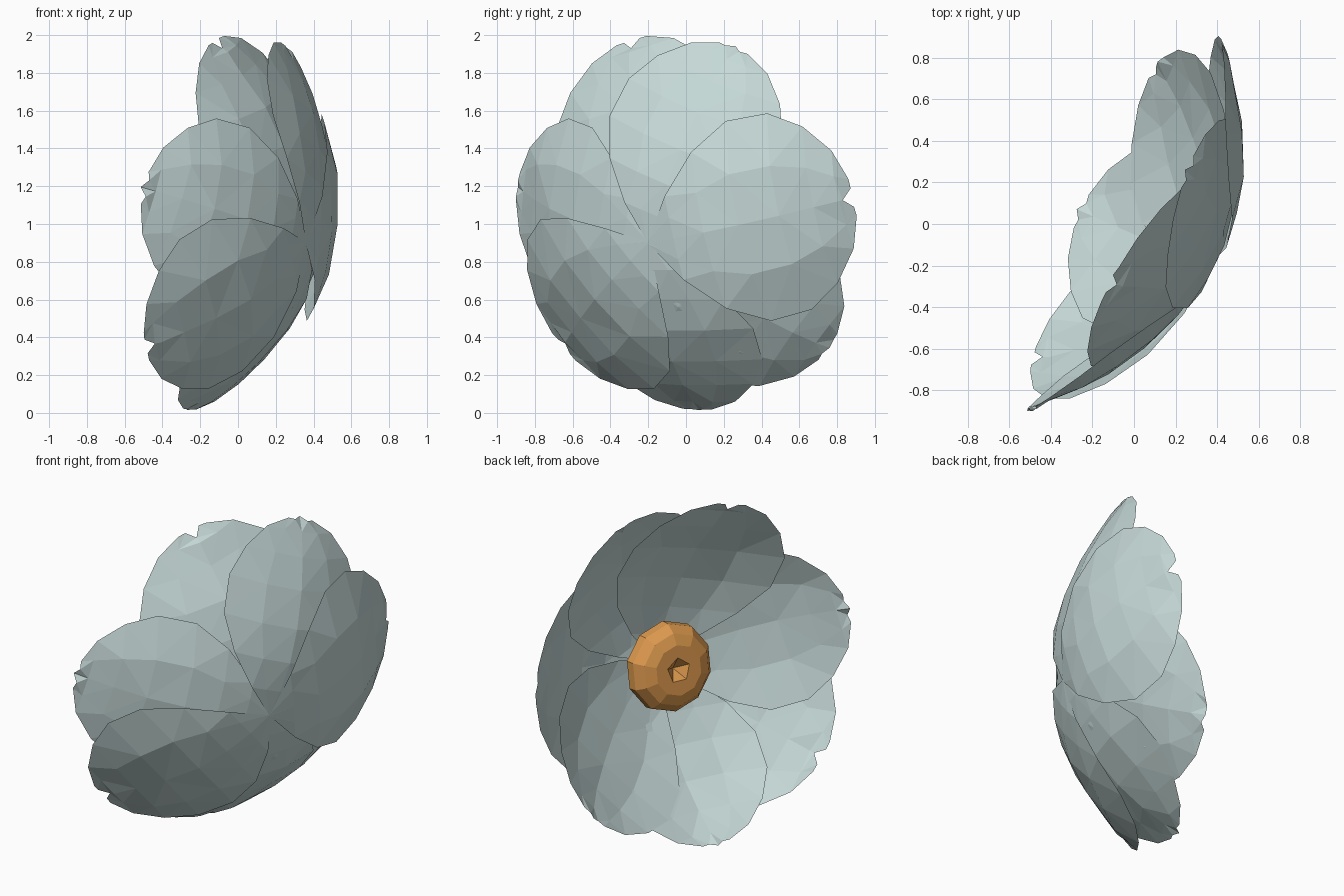
import bpy, bmesh, math, random
from mathutils import Vector

random.seed(4)
cube = bpy.data.objects.get("Cube")
if cube:
    bpy.data.objects.remove(cube)


def material(name, rgb):
    m = bpy.data.materials.new(name)
    m.use_nodes = True
    m.diffuse_color = (*rgb, 1)
    m.node_tree.nodes["Principled BSDF"].inputs["Base Color"].default_value = (*rgb, 1)
    return m


PETAL = material("pale blue grey", (0.56, 0.69, 0.68))
ORANGE = material("orange", (0.72, 0.32, 0.075))

# Flower frame: the point where all petals meet, and the way the bloom faces
BASE = Vector((0.36, -0.2, 0.9))
AXIS = Vector((-0.897, 0.41, 0.17)).normalized()


def finish(bm, name, mat):
    mesh = bpy.data.meshes.new(name)
    bm.to_mesh(mesh)
    bm.free()
    mesh.materials.append(mat)
    obj = bpy.data.objects.new(name, mesh)
    bpy.context.collection.objects.link(obj)
    return obj


def skin(bm, rows, closed=False):
    for a, b in zip(rows, rows[1:]):
        n = len(a)
        for j in range(n if closed else n - 1):
            k = (j + 1) % n
            bm.faces.new((a[j], a[k], b[k], b[j]))


# Petal outline: distance along the petal, half width
OUTLINE = [(0.0, 0.005), (0.15, 0.23), (0.32, 0.43), (0.5, 0.55),
           (0.69, 0.54), (0.84, 0.43), (0.95, 0.27), (1.0, 0.1)]


def petal(name, tip, width, bulge, notched):
    d = Vector(tip) - BASE
    rise = d.dot(AXIS)
    along = d - AXIS * rise
    length = along.length
    along.normalize()
    side = AXIS.cross(along)
    bm = bmesh.new()
    rows = []
    for i, (u, half) in enumerate(OUTLINE):
        row = []
        for j in range(-2, 3):
            s, v = u, half * width * j / 2
            if i == len(OUTLINE) - 1 and j == 0:
                s += -0.035 if notched else 0.01
            r = math.hypot(s, v)
            # bowl curve, plus a lean that layers the petals
            h = bulge * r ** 2.3 + (rise - bulge) * r
            if abs(j) < 2:
                h += random.uniform(-0.016, 0.016) * u
            row.append(bm.verts.new(BASE + along * s * length + side * v + AXIS * h))
        rows.append(row)
    skin(bm, rows)
    bmesh.ops.triangulate(bm, faces=bm.faces[:])
    finish(bm, name, PETAL)


# Seven petals: tip, width, bulge, notched
for spec in [
        ("petal_top", (-0.11, -0.29, 1.97), 0.93, 0.44, True),
        ("petal_top_back", (0.26, 0.25, 1.93), 0.86, 0.46, False),
        ("petal_back", (0.42, 0.88, 1.14), 0.99, 0.52, True),
        ("petal_bottom_back", (0.11, 0.75, 0.35), 0.92, 0.44, False),
        ("petal_bottom", (-0.25, 0.06, 0.02), 0.87, 0.46, False),
        ("petal_bottom_front", (-0.48, -0.65, 0.35), 0.97, 0.47, True),
        ("petal_front", (-0.49, -0.89, 1.19), 0.88, 0.45, False)]:
    petal(*spec)

# Faceted flower centre with a small pit, turned around the axis
PROFILE = [(0.1, 0.06), (0.21, 0.08), (0.265, 0.14), (0.26, 0.2),
           (0.215, 0.255), (0.15, 0.28), (0.075, 0.28)]
SIDES = 10
up = (Vector((0, 0, 1)) - AXIS * AXIS.z).normalized()
across = AXIS.cross(up)
bm = bmesh.new()
rings = []
for r, h in PROFILE:
    ring = []
    for k in range(SIDES):
        a = math.tau * k / SIDES
        ring.append(bm.verts.new(BASE + AXIS * h + (up * math.cos(a) + across * math.sin(a)) * r))
    rings.append(ring)
skin(bm, rings, closed=True)
bm.faces.new(rings[0][::-1])
pit = bm.verts.new(BASE + AXIS * 0.21)
for k in range(0, SIDES, 2):
    a, b, c = (rings[-1][(k + n) % SIDES] for n in range(3))
    bm.faces.new((a, c, pit))
    bm.faces.new((a, b, c))
bmesh.ops.recalc_face_normals(bm, faces=bm.faces[:])
finish(bm, "flower_centre", ORANGE)
